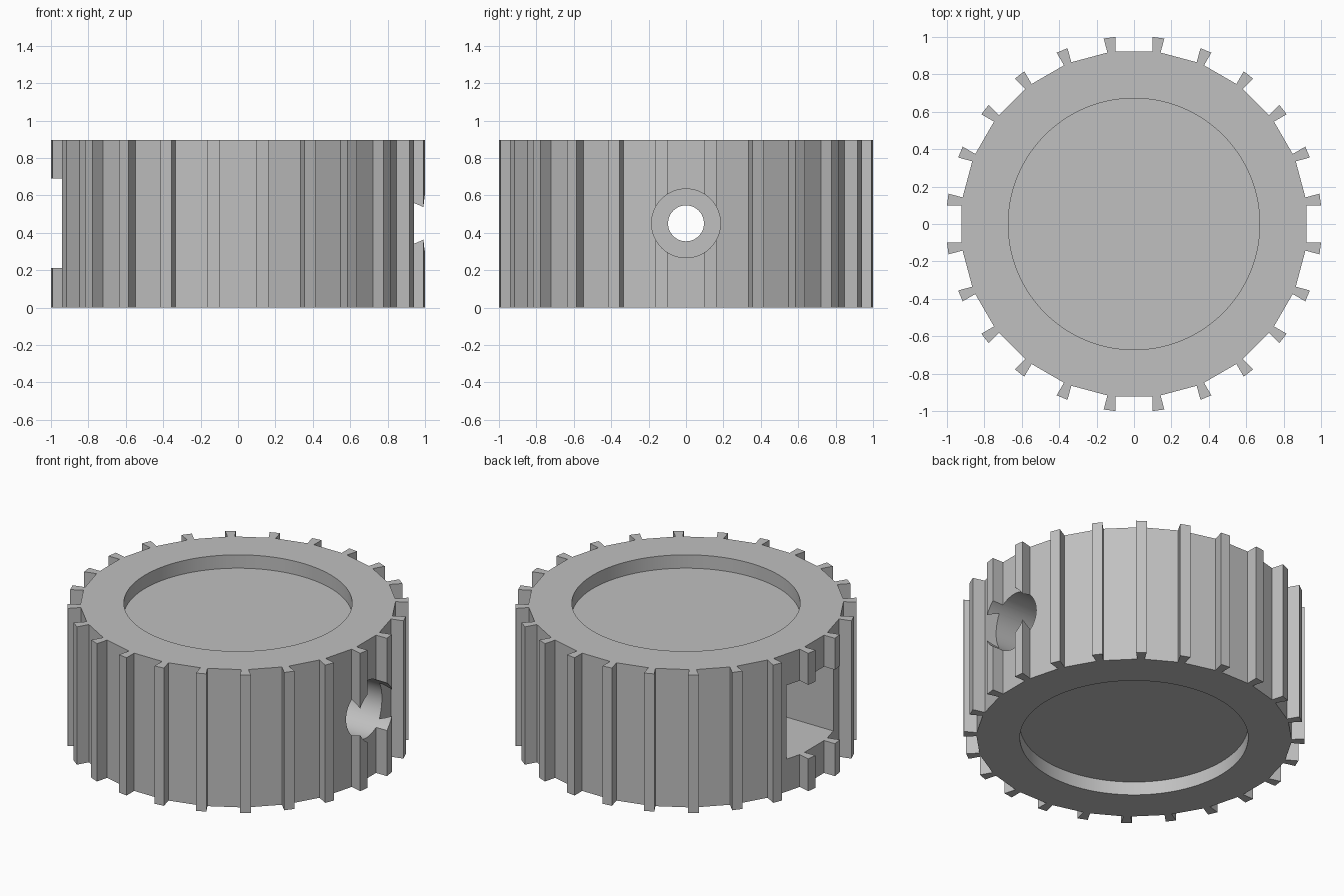
import bpy, bmesh, math
from mathutils import Matrix

if "Cube" in bpy.data.objects:
    bpy.data.objects.remove(bpy.data.objects["Cube"])

HEIGHT, TEETH = 0.895, 24
MID = HEIGHT / 2 + 0.003
GROOVE_HALF, ROOT, TIP = 0.10, 0.922, 1.0

grey = bpy.data.materials.new("mid grey")
grey.diffuse_color = (0.53, 0.53, 0.53, 1)
grey.use_nodes = True
grey.node_tree.nodes["Principled BSDF"].inputs["Base Color"].default_value = grey.diffuse_color


def to_object(name, bm):
    bmesh.ops.recalc_face_normals(bm, faces=bm.faces)
    mesh = bpy.data.meshes.new(name)
    bm.to_mesh(mesh)
    bm.free()
    mesh.materials.append(grey)
    obj = bpy.data.objects.new(name, mesh)
    bpy.context.collection.objects.link(obj)
    return obj


def cylinder(name, radius, depth, matrix, segments):
    bm = bmesh.new()
    bmesh.ops.create_cone(bm, cap_ends=True, segments=segments, radius1=radius,
                          radius2=radius, depth=depth, matrix=matrix)
    return to_object(name, bm)


def x_bore(name, radius, x0, x1):
    m = Matrix.Translation(((x0 + x1) / 2, 0, MID)) @ Matrix.Rotation(math.pi / 2, 4, 'Y')
    return cylinder(name, radius, x1 - x0, m, 64)


# Toothed ring body: straight-walled grooves every 15 degrees
bm = bmesh.new()
ring = []
for i in range(TEETH):
    a = math.tau * i / TEETH
    for r, t in ((TIP, -GROOVE_HALF), (ROOT, -GROOVE_HALF),
                 (ROOT, GROOVE_HALF), (TIP, GROOVE_HALF)):
        ring.append(bm.verts.new((r * math.cos(a) - t * math.sin(a),
                                  r * math.sin(a) + t * math.cos(a), 0)))
base = bm.faces.new(ring)
top = bmesh.ops.extrude_face_region(bm, geom=[base])["geom"]
bmesh.ops.translate(bm, vec=(0, 0, HEIGHT),
                    verts=[g for g in top if isinstance(g, bmesh.types.BMVert)])
body = to_object("toothed_wheel", bm)

# Cutters: shallow round recesses, square side pocket, screw bore
RECESS = 0.087
cutters = [cylinder("recess_cutter", 0.672, RECESS * 2, Matrix.Translation((0, 0, z)), 128)
           for z in (0, HEIGHT)]
bm = bmesh.new()
bmesh.ops.create_cube(bm, size=1, matrix=Matrix.Translation((-0.75, 0, MID))
                      @ Matrix.Diagonal((0.9, 0.48, 0.48, 1)))
cutters.append(to_object("pocket_cutter", bm))
cutters.append(x_bore("counterbore_cutter", 0.184, 0.4, 1.2))
cutters.append(x_bore("screw_hole_cutter", 0.096, -0.5, 0.6))

bpy.context.view_layer.objects.active = body
body.select_set(True)
for c in cutters:
    mod = body.modifiers.new("cut", 'BOOLEAN')
    mod.operation, mod.solver, mod.object = 'DIFFERENCE', 'EXACT', c
    bpy.ops.object.modifier_apply(modifier=mod.name)
for c in cutters:
    bpy.data.objects.remove(c)

bpy.ops.object.select_all(action='DESELECT')
body.select_set(True)
bpy.ops.object.shade_smooth_by_angle(angle=math.radians(12))
